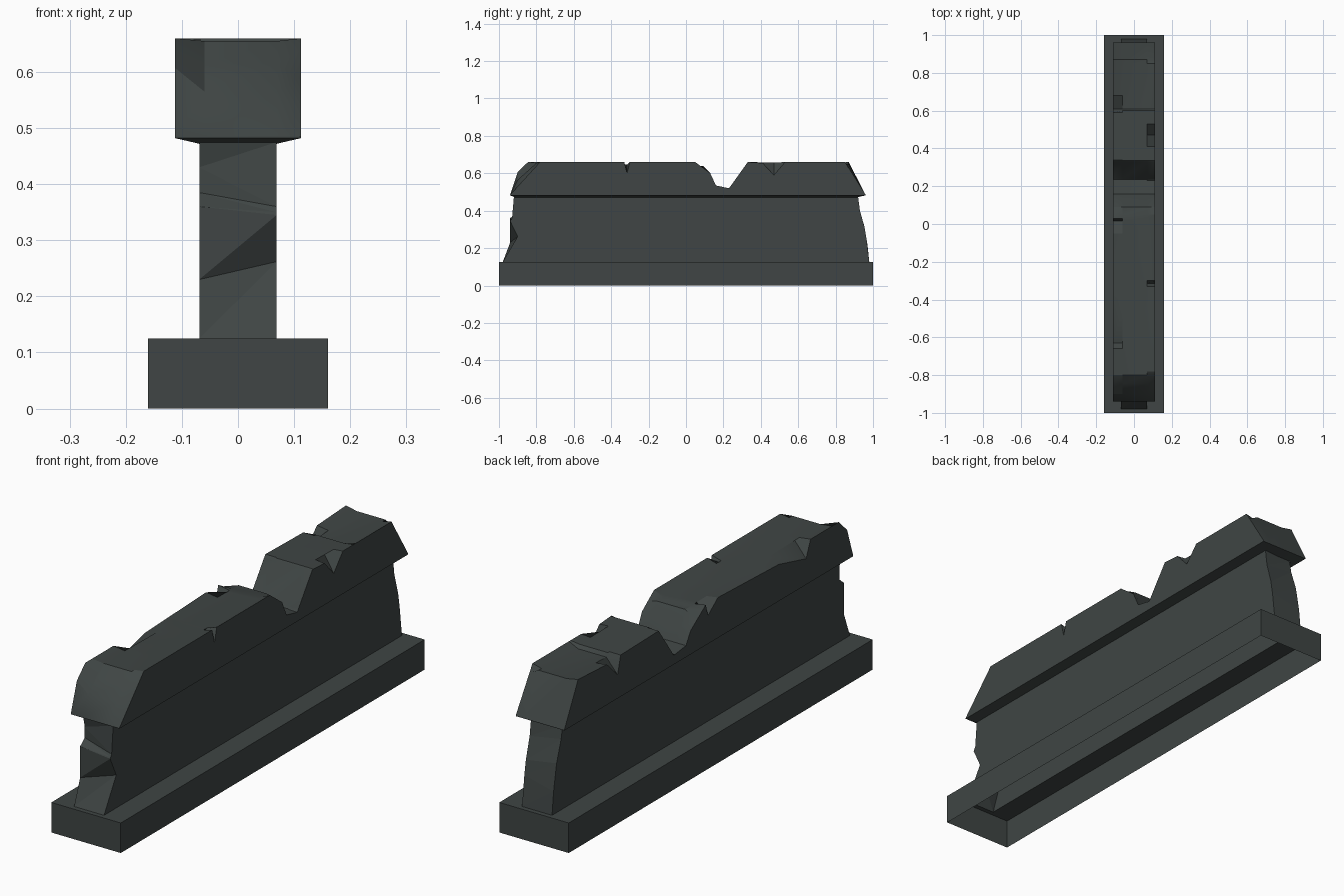
import bpy, bmesh, math

if "Cube" in bpy.data.objects:
    bpy.data.objects.remove(bpy.data.objects["Cube"])

stone = bpy.data.materials.new("dark grey stone")
stone.diffuse_color = (0.05, 0.06, 0.058, 1)
stone.use_nodes = True
stone.node_tree.nodes["Principled BSDF"].inputs["Base Color"].default_value = stone.diffuse_color


def make_object(name, bm, smooth=False):
    mesh = bpy.data.meshes.new(name)
    bm.normal_update()
    bm.to_mesh(mesh)
    bm.free()
    obj = bpy.data.objects.new(name, mesh)
    bpy.context.collection.objects.link(obj)
    mesh.materials.append(stone)
    if smooth:
        bpy.context.view_layer.objects.active = obj
        obj.select_set(True)
        bpy.ops.object.shade_smooth_by_angle(angle=math.radians(25))
        obj.select_set(False)
    return obj


def ring(bm, x, y0, y1, z):
    return [bm.verts.new(p) for p in ((-x, y0, z), (x, y0, z), (x, y1, z), (-x, y1, z))]


def bridge(bm, a, b):
    for i in range(4):
        j = (i + 1) % 4
        bm.faces.new((a[i], a[j], b[j], b[i]))


# base: open-bottomed plinth with a slot where the wall stands
bm = bmesh.new()
low, top, slot = ring(bm, .16, -1, 1, 0), ring(bm, .16, -1, 1, .125), ring(bm, .069, -.98, .98, .125)
bridge(bm, low, top)
bridge(bm, top, slot)
make_object("plinth", bm)

# wall: two flat sides joined by broken ends, (left y, left z, right y, right z)
front = [(-.98, .125, -.98, .125), (-.94, .23, -.90, .262), (-.94, .36, -.94, .345),
         (-.91, .385, -.937, .35), (-.91, .43, -.93, .36), (-.92, .475, -.92, .475)]
back = [(.98, .125, .98, .125), (.97, .22, .965, .25), (.95, .33, .955, .31),
        (.92, .42, .93, .40), (.91, .475, .92, .475)]
bm = bmesh.new()


def end_columns(rows):
    return [(bm.verts.new((-.069, a, b)), bm.verts.new((.069, c, d))) for a, b, c, d in rows]


f, b = end_columns(front), end_columns(back)
for (l0, r0), (l1, r1) in zip(f, f[1:]):
    bm.faces.new((l0, r0, r1))
    bm.faces.new((l0, r1, l1))
for (l0, r0), (l1, r1) in zip(b, b[1:]):
    bm.faces.new((r0, l0, l1))
    bm.faces.new((r0, l1, r1))
bm.faces.new([p[1] for p in f[:1]] + [p[1] for p in b] + [p[1] for p in reversed(f[1:])])
bm.faces.new([p[0] for p in f] + [p[0] for p in reversed(b)])
make_object("wall", bm)

# cap: broken top lofted through height profiles, (y, z) per column of x
left = [(-.94, .485), (-.90, .607), (-.845, .66), (-.66, .66), (-.63, .59), (-.45, .635),
        (-.05, .65), (.015, .60), (.03, .65), (.13, .58), (.16, .53), (.24, .52), (.34, .66),
        (.59, .655), (.61, .58), (.68, .65), (.87, .66), (.96, .485)]
middle = [(-.94, .485), (-.90, .565), (-.80, .655), (-.45, .65), (.09, .64), (.16, .53),
          (.235, .52), (.335, .66), (.60, .655), (.61, .64), (.87, .65), (.96, .485)]
right = [(-.94, .485), (-.78, .66), (-.33, .66), (-.315, .60), (-.30, .66), (.05, .66), (.13, .60),
         (.16, .535), (.23, .52), (.33, .66), (.41, .655), (.47, .59), (.53, .66), (.85, .66),
         (.96, .485)]


def height(profile, y):
    for (y0, z0), (y1, z1) in zip(profile, profile[1:]):
        if y <= y1:
            return z0 + (z1 - z0) * (y - y0) / (y1 - y0)
    return profile[-1][1]


columns = [(-.112, left), (-.06, middle), (.07, middle), (.112, right)]
ys = sorted({p[0] for prof in (left, middle, right) for p in prof})
bm = bmesh.new()
rows = []
for y in ys:
    row = [bm.verts.new((x, y, height(prof, y))) for x, prof in columns]
    rows.append([bm.verts.new((-.112, y, .482))] + row + [bm.verts.new((.112, y, .482))])
for r0, r1 in zip(rows, rows[1:]):
    for i in range(5):
        bm.faces.new((r0[i], r0[i + 1], r1[i + 1], r1[i]))
bm.faces.new(rows[0][::-1])
bm.faces.new(rows[-1])
# sloping underside lip around the wall
lip = [rows[0][0], rows[0][-1], rows[-1][-1], rows[-1][0]]
bridge(bm, ring(bm, .069, -.915, .915, .472), lip)
bmesh.ops.dissolve_limit(bm, angle_limit=.01, verts=bm.verts[:], edges=bm.edges[:])
make_object("broken_cap", bm, True)
